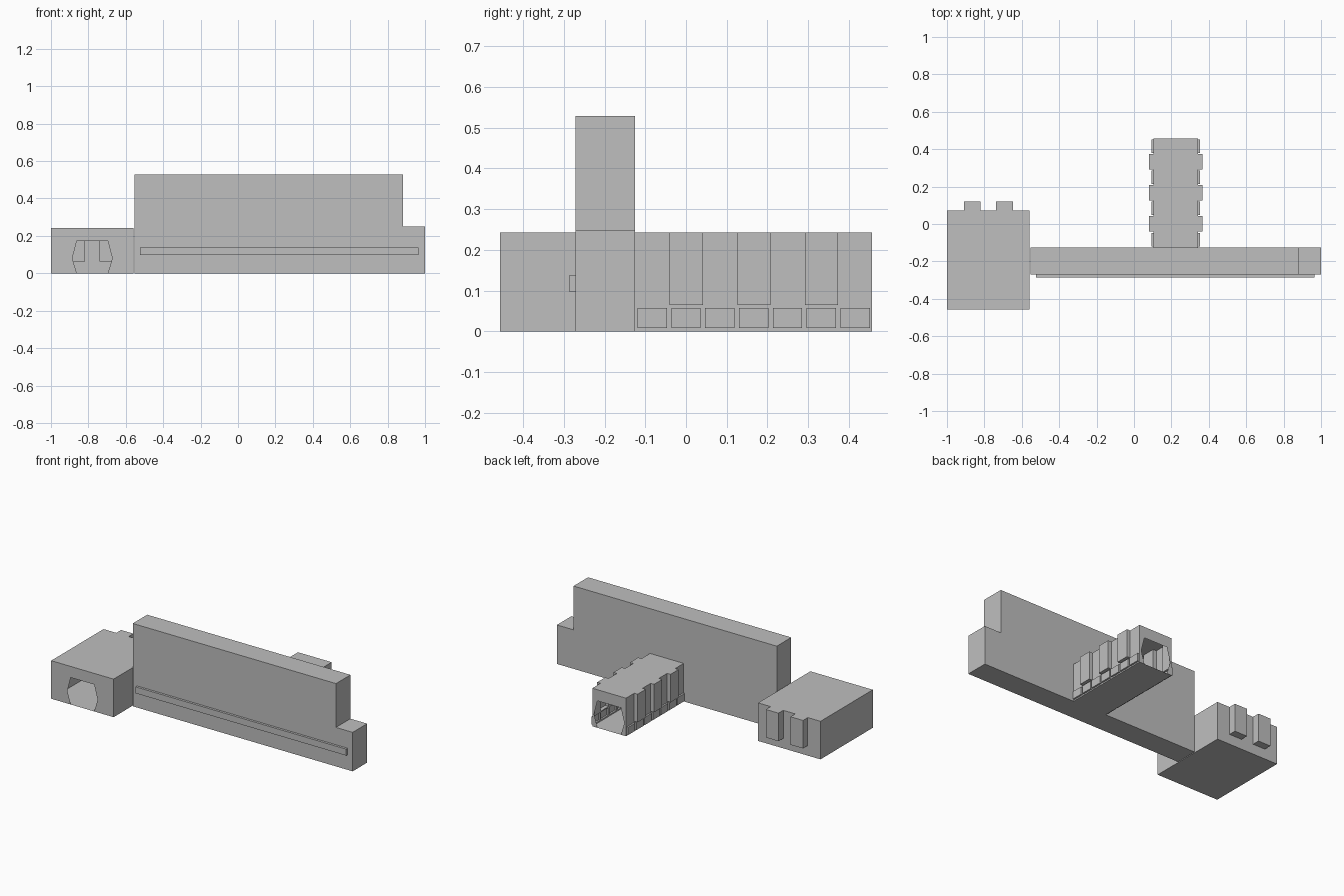
import bpy, bmesh
from mathutils import Vector

if "Cube" in bpy.data.objects:
    bpy.data.objects.remove(bpy.data.objects["Cube"])

grey = bpy.data.materials.new("light_grey")
grey.diffuse_color = (0.52, 0.52, 0.52, 1)
grey.use_nodes = True
grey.node_tree.nodes["Principled BSDF"].inputs["Base Color"].default_value = grey.diffuse_color


def finish(name, bm):
    me = bpy.data.meshes.new(name)
    bm.to_mesh(me)
    bm.free()
    me.materials.append(grey)
    ob = bpy.data.objects.new(name, me)
    bpy.context.collection.objects.link(ob)
    return ob


def cuboid(bm, lo, hi):
    lo, hi = Vector(lo), Vector(hi)
    verts = bmesh.ops.create_cube(bm, size=1)["verts"]
    for v in verts:
        v.co = (lo + hi) / 2 + v.co * (hi - lo)


def cut(bm, co, no, faces=None):
    faces = list(faces or bm.faces)
    geom = set(faces)
    for f in faces:
        geom.update(f.edges)
        geom.update(f.verts)
    bmesh.ops.bisect_plane(bm, geom=list(geom), plane_co=co, plane_no=no, dist=1e-6)


def push_out(bm, normal, axis, spans, z0, z1, depth):
    """Extrude rectangles (spans along axis, z0..z1) out of one wall."""
    normal = Vector(normal)
    reach = max(v.co.dot(normal) for v in bm.verts)
    picked = []
    for f in bm.faces:
        c = f.calc_center_median()
        if (f.normal.dot(normal) > 0.99 and abs(c.dot(normal) - reach) < 1e-4
                and z0 < c.z < z1 and any(a < c[axis] < b for a, b in spans)):
            picked.append(f)
    out = bmesh.ops.extrude_face_region(bm, geom=picked)["geom"]
    for f in picked:
        if f.is_valid:
            bm.faces.remove(f)
    moved = [g for g in out if isinstance(g, bmesh.types.BMVert)]
    bmesh.ops.translate(bm, verts=moved, vec=normal * depth)
    bm.normal_update()


def grid_cuts(bm, axis, spans, heights):
    """Split the walls along the borders of the rectangles."""
    for s in sorted({e for span in spans for e in span}):
        co, no = Vector(), Vector()
        co[axis], no[axis] = s, 1
        cut(bm, co, no)
    for z in heights:
        cut(bm, (0, 0, z), (0, 0, 1))
    bm.normal_update()


def doorway(bm, cx, y):
    """Six-sided opening down to the floor in the end wall at y."""
    half = [(0.083, 0.0), (0.107, 0.08), (0.083, 0.172)]
    planes = [(Vector((cx, y, 0.172)), Vector((0, 0, 1)))]
    for s in (-1, 1):
        for (x0, z0), (x1, z1) in zip(half, half[1:]):
            planes.append((Vector((cx + s * x0, y, z0)),
                           Vector((s * (z1 - z0), 0, x0 - x1)).normalized()))

    def wall():
        return [f for f in bm.faces if all(abs(v.co.y - y) < 1e-4 for v in f.verts)]

    for co, no in planes:
        cut(bm, co, no, wall())
    gone = [f for f in wall()
            if all((f.calc_center_median() - co).dot(no) < 0 for co, no in planes)]
    bmesh.ops.delete(bm, geom=gone, context="FACES")


# Tall wall: low slab with a raised part that stops short of the right end
bm = bmesh.new()
cuboid(bm, (-0.554, -0.271, 0), (1, -0.125, 0.249))
cut(bm, (0.882, 0, 0), (1, 0, 0))
top = [f for f in bm.faces if f.normal.z > 0.9 and f.calc_center_median().x < 0.88]
out = bmesh.ops.extrude_face_region(bm, geom=top)["geom"]
for f in top:
    if f.is_valid:
        bm.faces.remove(f)
for g in out:
    if isinstance(g, bmesh.types.BMVert):
        g.co.z = 0.529
finish("main_wall", bm)

# Long ledge on the front of the wall
bm = bmesh.new()
cuboid(bm, (-0.523, -0.286, 0.097), (0.965, -0.271, 0.138))
finish("front_ledge", bm)

# Hollow side block: doorway in front, two pilasters behind
bm = bmesh.new()
cuboid(bm, (-1, -0.457, 0), (-0.559, 0.071, 0.243))
spans = [(-0.910, -0.822), (-0.737, -0.648)]
grid_cuts(bm, 0, spans, [0.064])
push_out(bm, (0, 1, 0), 0, spans, 0.064, 0.243, 0.048)
doorway(bm, -0.779, -0.457)
finish("side_block", bm)

# Hollow rear wing: doorway at the back, pilasters and low panels on both sides
bm = bmesh.new()
cx = 0.223
cuboid(bm, (cx - 0.119, -0.125, 0), (cx + 0.119, 0.457, 0.243))
pilasters = [(-0.040 + i * 0.166, 0.042 + i * 0.166) for i in range(3)]
panels = [(-0.119 + i * 0.0831, -0.047 + i * 0.0831) for i in range(7)]
grid_cuts(bm, 1, pilasters + panels, [0.008, 0.057, 0.064])
# open end against the wall
bmesh.ops.delete(bm, geom=[f for f in bm.faces if f.normal.y < -0.9], context="FACES")
for s in (-1, 1):
    n = Vector((s, 0, 0))
    # shallow panels first, then the deeper pilasters from the base wall
    base = [f for f in bm.faces if f.normal.dot(n) > 0.99]
    for spans, z0, z1, depth in ((panels, 0.008, 0.057, 0.011),
                                 (pilasters, 0.064, 0.243, 0.024)):
        picked = [f for f in base if f.is_valid
                  and z0 < f.calc_center_median().z < z1
                  and any(a < f.calc_center_median().y < b for a, b in spans)]
        out = bmesh.ops.extrude_face_region(bm, geom=picked)["geom"]
        for f in picked:
            if f.is_valid:
                bm.faces.remove(f)
        bmesh.ops.translate(bm, vec=n * depth,
                            verts=[g for g in out if isinstance(g, bmesh.types.BMVert)])
    bm.normal_update()
doorway(bm, cx, 0.457)
finish("rear_wing", bm)
